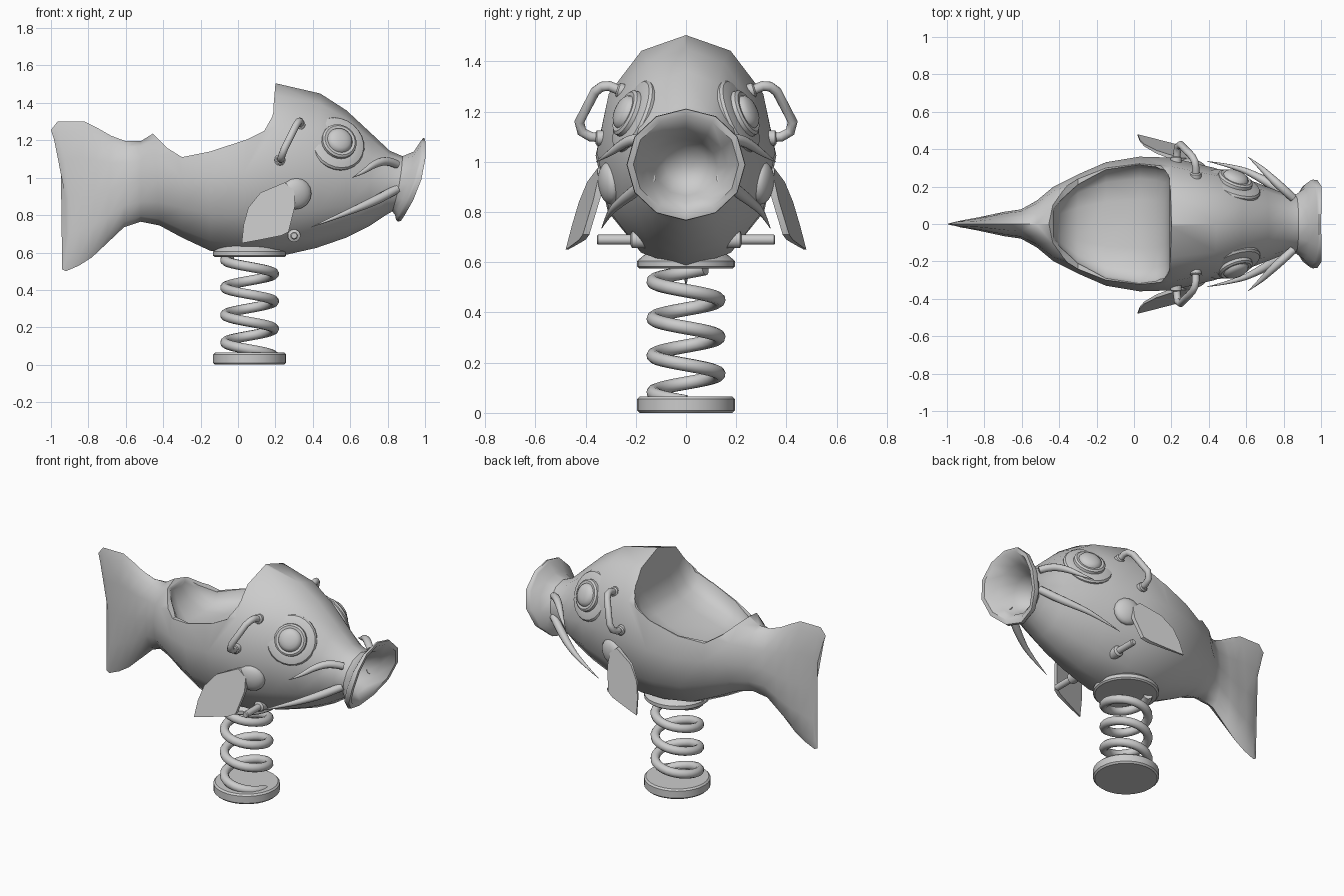
import bpy, bmesh
from math import sin, cos, pi, tau
from mathutils import Vector

if "Cube" in bpy.data.objects:
    bpy.data.objects.remove(bpy.data.objects["Cube"])


def finish(ob, angle=0.75):
    bpy.ops.object.select_all(action='DESELECT')
    ob.select_set(True)
    bpy.context.view_layer.objects.active = ob
    bpy.ops.object.shade_smooth_by_angle(angle=angle)
    return ob


def loft(name, rings):
    """Skin a list of equal-length point rings and cap both ends."""
    bm = bmesh.new()
    vs = [[bm.verts.new(p) for p in r] for r in rings]
    n = len(vs[0])
    for a, b in zip(vs, vs[1:]):
        for i in range(n):
            j = (i + 1) % n
            bm.faces.new((a[i], a[j], b[j], b[i]))
    bm.faces.new(vs[0])
    bm.faces.new(vs[-1])
    bmesh.ops.recalc_face_normals(bm, faces=bm.faces)
    me = bpy.data.meshes.new(name)
    bm.to_mesh(me)
    bm.free()
    ob = bpy.data.objects.new(name, me)
    bpy.context.collection.objects.link(ob)
    return ob


def lathe(name, origin, axis, profile, n=24):
    """Turn (radius, height) pairs around an axis."""
    q = Vector(axis).normalized().to_track_quat('Z', 'Y')
    o = Vector(origin)
    rings = [[o + q @ Vector((r * cos(tau * i / n), r * sin(tau * i / n), h))
              for i in range(n)] for r, h in profile]
    return finish(loft(name, rings), 0.6)


def tube(name, pts, radius, taper=None, smooth=False):
    cu = bpy.data.curves.new(name, 'CURVE')
    cu.dimensions = '3D'
    cu.bevel_depth = radius
    cu.bevel_resolution = 3
    cu.use_fill_caps = True
    sp = cu.splines.new('NURBS' if smooth else 'POLY')
    sp.points.add(len(pts) - 1)
    for i, p in enumerate(pts):
        sp.points[i].co = (*p, 1)
        sp.points[i].radius = taper[i] if taper else 1
    if smooth:
        sp.use_endpoint_u = True
        sp.order_u = 3
        sp.resolution_u = 5
    ob = bpy.data.objects.new(name, cu)
    bpy.context.collection.objects.link(ob)
    bpy.ops.object.select_all(action='DESELECT')
    ob.select_set(True)
    bpy.context.view_layer.objects.active = ob
    bpy.ops.object.convert(target='MESH')
    return finish(bpy.context.view_layer.objects.active)


def section(xt, zt, xb, zb, w, bulge=0, n=12):
    ring = []
    for i in range(n):
        c, s = cos(tau * i / n), sin(tau * i / n)
        ring.append(((xt + xb) / 2 + c * (xt - xb) / 2 + bulge * s * s,
                     w * s, (zt + zb) / 2 + c * (zt - zb) / 2))
    return ring


# Fish body, tail to lips to throat: top x,z, bottom x,z, half width, bulge
body = loft("fish_body", [section(*s) for s in [
    (-1.0, 1.255, -.94, .51, .01, .05), (-.965, 1.30, -.92, .50, .022, .04),
    (-.82, 1.30, -.85, .53, .035), (-.75, 1.265, -.78, .575, .05),
    (-.68, 1.225, -.7, .65, .066), (-.6, 1.195, -.61, .735, .078),
    (-.52, 1.195, -.52, .765, .125), (-.44, 1.245, -.42, .745, .2),
    (-.3, 1.32, -.3, .68, .265), (-.15, 1.4, -.15, .61, .33),
    (.03, 1.47, .03, .58, .36), (.2, 1.505, .2, .575, .355),
    (.44, 1.45, .42, .625, .3), (.58, 1.36, .58, .68, .25),
    (.72, 1.23, .7, .74, .2), (.81, 1.145, .79, .8, .165),
    (.88, 1.115, .825, .82, .155, .01), (.94, 1.14, .84, .8, .19, .02),
    (.98, 1.2, .845, .775, .232, .03), (.99, 1.212, .853, .766, .237, .035),
    (1.0, 1.21, .87, .768, .235, .045), (.995, 1.185, .875, .795, .21, .045),
    (.935, 1.125, .855, .838, .165, .01), (.85, 1.09, .8, .865, .125),
    (.78, 1.06, .75, .91, .085), (.75, 1.0, .74, .96, .025)]])

# Seat cut-out: saddle profile through the back, then a recessed floor
saddle = [(-.47, 1.7), (-.455, 1.235), (-.38, 1.16), (-.3, 1.11), (-.15, 1.14),
          (.05, 1.205), (.14, 1.25), (.185, 1.33), (.2, 1.5), (.205, 1.7)]
cut_a = loft("saddle_cutter", [[(x, y, z) for x, z in saddle] for y in (-.6, .6)])
floor = [(-.43, .09, 1.18), (-.39, .135, 1.1), (-.3, .22, 1.03), (-.15, .297, 1.04),
         (.03, .322, 1.09), (.12, .312, 1.14), (.165, .295, 1.19), (.19, .26, 1.29)]
# rounded bottom corners, open top
rim = [(-1, .8), (-1, .12), (-.93, .05), (-.75, .015), (-.4, 0)]
rim = rim + [(-u, v) for u, v in reversed(rim)]
cut_b = loft("floor_cutter", [[(x, w * u, z + v) for u, v in rim] for x, w, z in floor])
for cutter in (cut_a, cut_b):
    cutter.hide_render = True
    m = body.modifiers.new("cut", 'BOOLEAN')
    m.operation = 'DIFFERENCE'
    m.solver = 'EXACT'
    m.object = cutter
    bpy.context.view_layer.objects.active = body
    bpy.ops.object.modifier_apply(modifier=m.name)
    bpy.data.objects.remove(cutter)
finish(body)

# Base plate, top plate and coil spring
CX = .062
lathe("base_plate", (CX, 0, 0), (0, 0, 1),
      [(.185, 0), (.195, .01), (.195, .055), (.185, .065)], 32)
lathe("top_plate", (CX, 0, .575), (0, 0, 1),
      [(.185, 0), (.195, .008), (.195, .03), (.16, .06)], 32)
turns, steps = 3.6, 90
tube("spring", [(CX + .131 * cos(-tau * turns * i / steps),
                 .131 * sin(-tau * turns * i / steps),
                 .045 + .53 * i / steps) for i in range(steps + 1)], .027)

# Paired parts
for s, side in ((-1, "right"), (1, "left")):
    def P(x, y, z):
        return Vector((x, s * y, z))

    # Eye with raised concentric rings
    lathe("eye_" + side, P(.533, .215, 1.185), P(.3, .8, .36),
          [(.13, -.06), (.152, -.02), (.153, -.005), (.145, .006), (.12, .014),
           (.098, .016), (.096, .032), (.085, .04), (.07, .038), (.065, .05),
           (.05, .06), (.03, .066), (.01, .068)])

    # Handle bar and its collars
    tube("handle_" + side, [P(.225, .31, 1.095), P(.23, .38, 1.1), P(.235, .415, 1.12),
                            P(.25, .425, 1.16), P(.31, .362, 1.28), P(.325, .335, 1.3),
                            P(.33, .305, 1.302), P(.33, .24, 1.275)], .02)
    lathe("handle_collar_low_" + side, P(.225, .325, 1.095), P(0, 1, 0),
          [(.03, 0), (.03, .03), (.022, .036)], 12)
    lathe("handle_collar_high_" + side, P(.33, .25, 1.28), P(0, 1, .3),
          [(.03, -.02), (.03, .02), (.022, .026)], 12)

    # Foot peg with flange
    lathe("foot_peg_" + side, P(.3, 0, .69), P(0, 1, 0),
          [(.034, .15), (.034, .215), (.02, .222), (.02, .35), (.015, .355)], 16)

    # Side fin plate and shoulder bump
    outline = [(.02, .65), (.03, .75), (.055, .84), (.12, .92), (.25, .975),
               (.3, .93), (.305, .85), (.27, .71), (.23, .69), (.13, .67)]
    fin = [(x, .345 + (.3 - x) * .25 + (.9 - z) * .24, z) for x, z in outline]
    finish(loft("side_fin_" + side, [[P(x, y + d * min(1, .3 + x * 3), z)
                                     for x, y, z in fin] for d in (-.013, .013)]), .6)
    lathe("fin_shoulder_" + side, P(.31, .305, .915), P(.25, 1, -.1),
          [(.085 * cos(a * pi / 12), .042 * sin(a * pi / 12))
           for a in (-1, 0, 1, 2, 3, 4, 5, 5.8)], 16)

    # Whiskers
    tube("upper_whisker_" + side, [P(.85, .14, 1.07), P(.8, .185, 1.095), P(.73, .25, 1.075),
                                   P(.67, .31, 1.03), P(.61, .358, 1.0)], .024,
         [.9, 1, .85, .5, .04], True)
    tube("lower_whisker_" + side, [P(.85, .14, .94), P(.76, .195, .89), P(.66, .255, .845),
                                   P(.55, .305, .8), P(.39, .336, .735)], .026,
         [.9, 1, .8, .5, .04], True)
